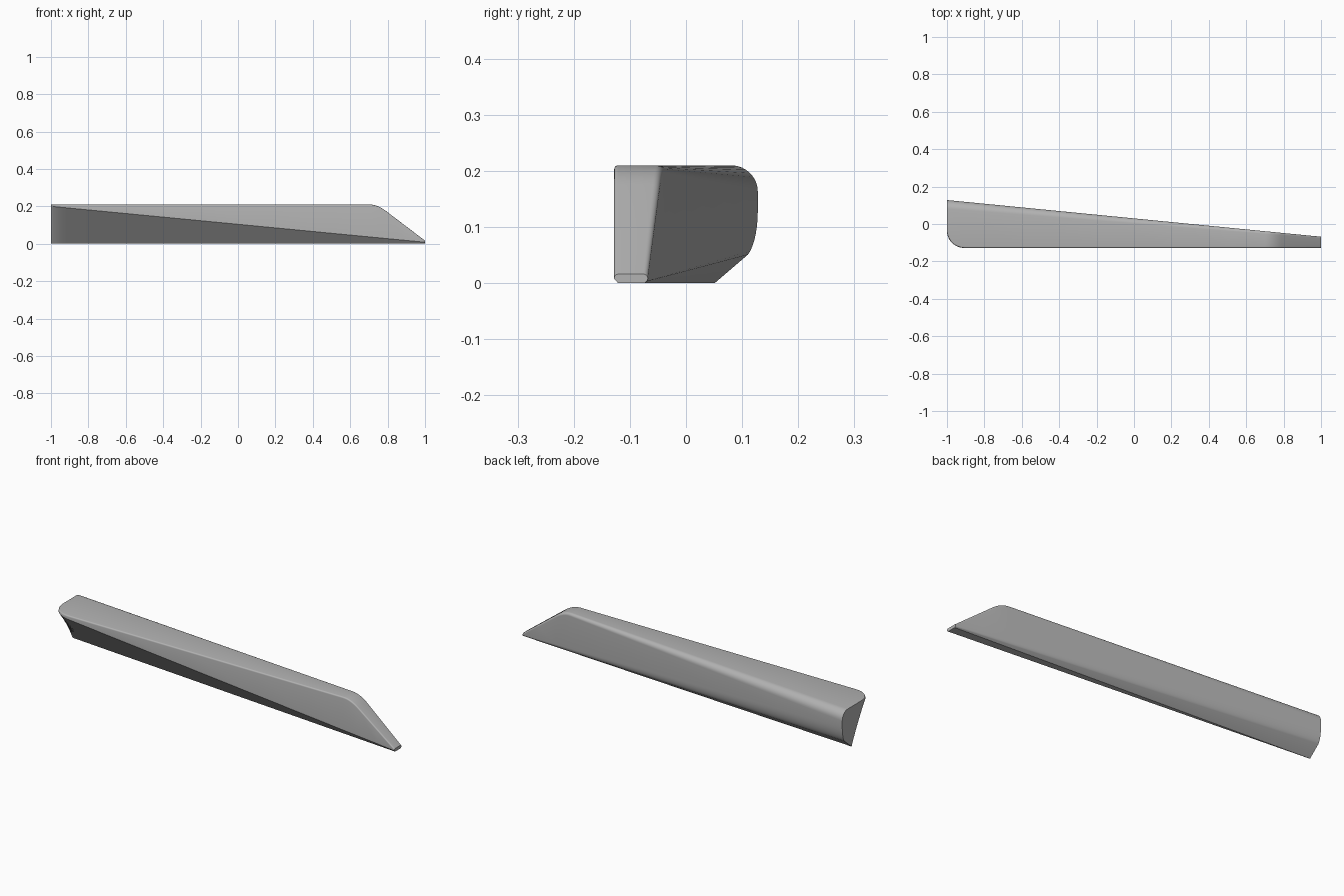
import bpy, bmesh
from math import sin, cos, pi, sqrt

if "Cube" in bpy.data.objects:
    bpy.data.objects.remove(bpy.data.objects["Cube"])

HEIGHT, FRONT, NOSE_R = 0.21, -0.128, 0.095


def lerp(a, b, t):
    return a + (b - a) * t


def top_height(x):
    # flat top, softly rounded into the sloping tip
    slope = 0.76
    start, blend = 0.745, 0.045
    d = x - start
    if d <= -blend:
        return HEIGHT
    if d < blend:
        return HEIGHT - slope * (d + blend) ** 2 / (4 * blend)
    return HEIGHT - slope * d


def arc(cy, cz, ry, rz, a0, a1, n):
    return [(cy + ry * cos(lerp(a0, a1, i / n)), cz + rz * sin(lerp(a0, a1, i / n)))
            for i in range(n + 1)]


def section(x):
    # cross-section: large rounded back at the wide end, thin strip at the tip
    t = (x + 1) / 2
    top = top_height(x)
    back = lerp(0.128, -0.068, t)
    r_top = lerp(0.047, 0.008, t)
    r_front = 0.007
    # undercut edge, bottom strip and back chamfer
    cut_z = lerp(0.2, 0.008, t)
    pts = [(FRONT, cut_z), (lerp(0.05, -0.121, t), 0)]
    pts.append((lerp(0.051, -0.074, t), 0))
    r_y, r_z = lerp(0.028, 0.005, t), lerp(0.085, 0.007, t)
    pts += arc(back - r_y, lerp(0.13, 0.009, t), r_y, r_z, -1.2, 0, 7)
    pts += arc(back - r_top, top - r_top, r_top, r_top, 0, pi / 2, 8)
    pts += arc(FRONT + r_front, top - r_front, r_front, r_front, pi / 2, pi, 4)
    # rounded front corner of the wide end, fading towards the bottom
    d = max(0, NOSE_R - (x + 1))
    inset = NOSE_R - sqrt(NOSE_R ** 2 - d ** 2)
    return [(x, y + inset * z / HEIGHT if y < -0.1 and d else y, z) for y, z in pts]


# stations along the length, denser at both rounded ends
stations = [-1 + NOSE_R * (1 - cos(i * pi / 20)) for i in range(11)]
stations += [-0.6, -0.2, 0.2, 0.5]
stations += [0.7 + 0.09 * i / 8 for i in range(9)] + [0.9, 1]

bm = bmesh.new()
rings = [[bm.verts.new(p) for p in section(x)] for x in stations]
for a, b in zip(rings, rings[1:]):
    for i in range(len(a)):
        j = (i + 1) % len(a)
        bm.faces.new((a[i], a[j], b[j], b[i]))
bm.faces.new(rings[0])
bm.faces.new(rings[-1])
bmesh.ops.remove_doubles(bm, verts=bm.verts, dist=0.0002)
bmesh.ops.recalc_face_normals(bm, faces=bm.faces)
mesh = bpy.data.meshes.new("tapered_trim")
bm.to_mesh(mesh)
bm.free()
trim = bpy.data.objects.new("tapered_trim", mesh)
bpy.context.collection.objects.link(trim)

# plain grey finish
grey = bpy.data.materials.new("plain_grey")
grey.use_nodes = True
colour = (0.45, 0.45, 0.45, 1)
grey.diffuse_color = colour
grey.node_tree.nodes["Principled BSDF"].inputs["Base Color"].default_value = colour
mesh.materials.append(grey)

bpy.ops.object.select_all(action="DESELECT")
trim.select_set(True)
bpy.context.view_layer.objects.active = trim
bpy.ops.object.shade_smooth_by_angle(angle=0.5)
